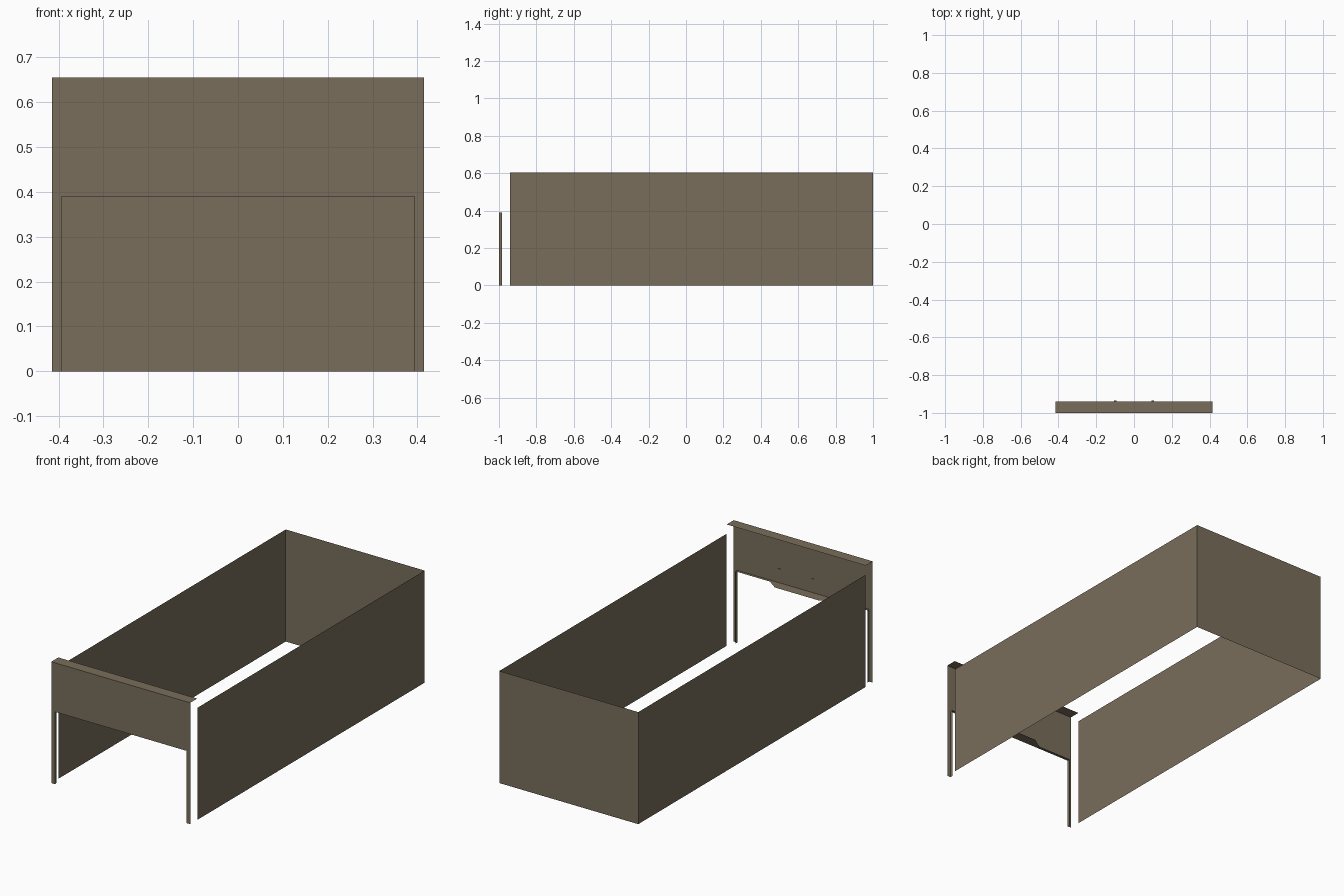
import bpy

if "Cube" in bpy.data.objects:
    bpy.data.objects.remove(bpy.data.objects["Cube"])

brown = bpy.data.materials.new("taupe_brown")
brown.diffuse_color = (0.19, 0.155, 0.105, 1)
brown.use_nodes = True
brown.node_tree.nodes["Principled BSDF"].inputs["Base Color"].default_value = brown.diffuse_color


def sheet(name, polys):
    """Thin open surface made from a few flat polygons."""
    verts, faces = [], []
    for p in polys:
        faces.append(list(range(len(verts), len(verts) + len(p))))
        verts += p
    me = bpy.data.meshes.new(name)
    me.from_pydata(verts, [], faces)
    me.materials.append(brown)
    ob = bpy.data.objects.new(name, me)
    bpy.context.collection.objects.link(ob)
    return ob


W, H, WALL = 0.415, 0.655, 0.605      # half width, front height, wall height
F, B, START = -1.0, 1.0, -0.94        # front, back, where the side walls start
OW, OH, RIM = 0.394, 0.39, -0.985     # opening half width, height, rim depth

# Back wall
sheet("back_wall", [[(W, B, 0), (-W, B, 0), (-W, B, WALL), (W, B, WALL)]])

# Front panel with a leg strip each side of the opening
front = [[(-W, F, OH), (W, F, OH), (W, F, H), (-W, F, H)]]
# Rim running around the opening
rim = [[(-OW, F, OH), (-OW, RIM, OH), (OW, RIM, OH), (OW, F, OH)]]
for s, side in ((-1, "left"), (1, "right")):
    a, b = sorted((s * OW, s * W))
    front.append([(a, F, 0), (b, F, 0), (b, F, OH), (a, F, OH)])
    leg_rim = [(s * OW, F, 0), (s * OW, F, OH), (s * OW, RIM, OH), (s * OW, RIM, 0)]
    rim.append(leg_rim if s > 0 else leg_rim[::-1])
    # Side wall
    wall = [(s * W, START, 0), (s * W, B, 0), (s * W, B, WALL), (s * W, START, WALL)]
    sheet(side + "_wall", [wall if s > 0 else wall[::-1]])
    # Small flat tab behind the front panel
    x = s * 0.1
    sheet(side + "_tab", [[(x - .007, -.945, .5), (x + .007, -.945, .5),
                           (x + .007, -.934, .5), (x - .007, -.934, .5)]])
sheet("front_panel", front)
sheet("opening_rim", rim)

# Top ledge over the front panel
sheet("top_ledge", [[(-W, F, H), (W, F, H), (W, START, H), (-W, START, H)]])

# Tapered shelf under the front panel
sheet("tapered_shelf", [[(-.21, F, OH), (-.13, -.943, OH), (.13, -.943, OH), (.21, F, OH)]])
